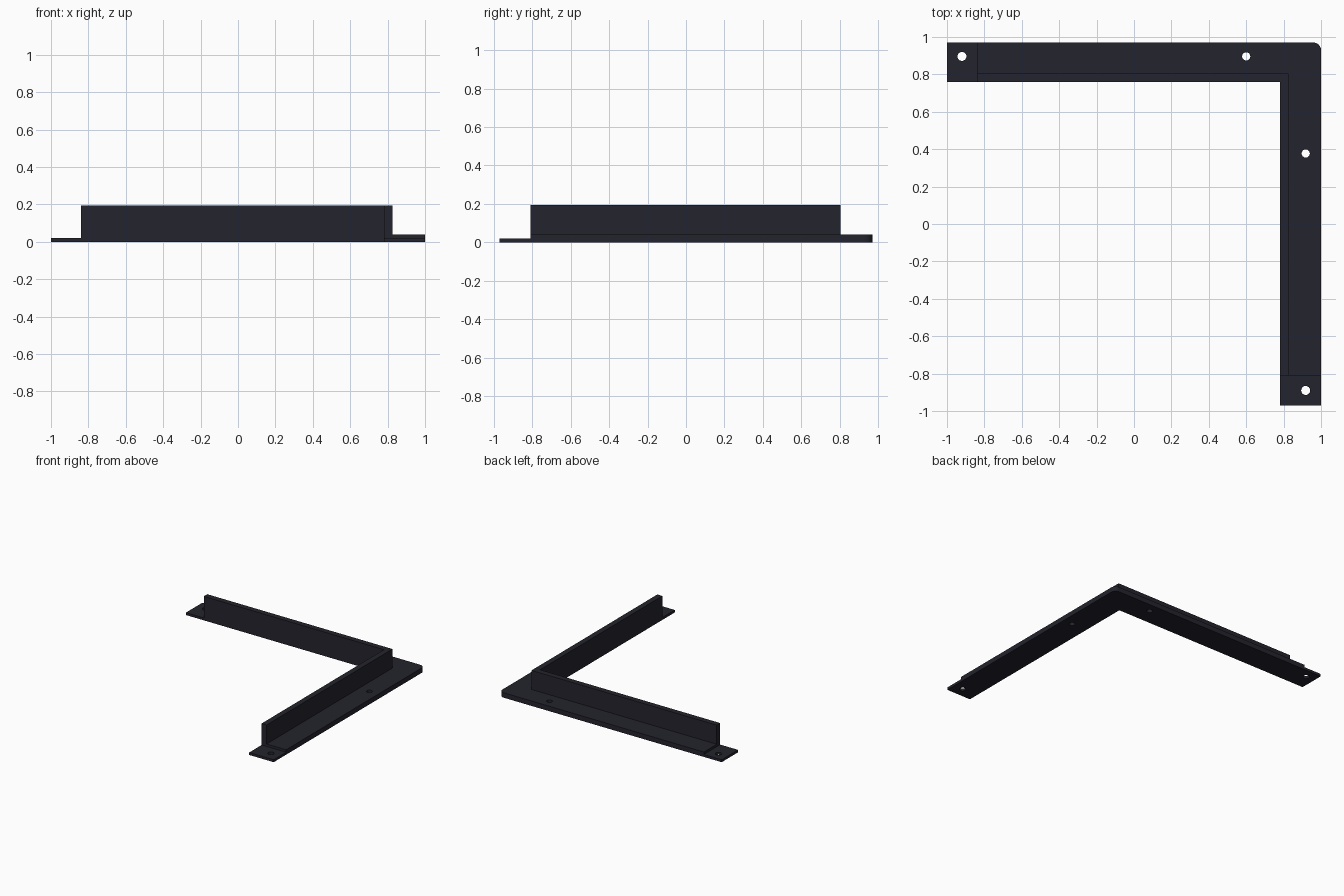
import bpy, bmesh, math

if "Cube" in bpy.data.objects:
    bpy.data.objects.remove(bpy.data.objects["Cube"])

metal = bpy.data.materials.new("dark_blue_grey")
metal.diffuse_color = (0.017, 0.017, 0.026, 1)
metal.use_nodes = True
metal.node_tree.nodes["Principled BSDF"].inputs["Base Color"].default_value = metal.diffuse_color


def prism(name, outline, z0, z1):
    """Extrude a flat outline from z0 up to z1."""
    bm = bmesh.new()
    face = bm.faces.new([bm.verts.new((x, y, z0)) for x, y in outline])
    top = bmesh.ops.extrude_face_region(bm, geom=[face])["geom"]
    bmesh.ops.translate(bm, vec=(0, 0, z1 - z0),
                        verts=[v for v in top if isinstance(v, bmesh.types.BMVert)])
    bmesh.ops.recalc_face_normals(bm, faces=bm.faces)
    mesh = bpy.data.meshes.new(name)
    bm.to_mesh(mesh)
    bm.free()
    mesh.materials.append(metal)
    obj = bpy.data.objects.new(name, mesh)
    bpy.context.collection.objects.link(obj)
    return obj


def circle(cx, cy, r, a0=0, a1=360, n=24):
    return [(cx + r * math.cos(math.radians(a0 + (a1 - a0) * i / n)),
             cy + r * math.sin(math.radians(a0 + (a1 - a0) * i / n))) for i in range(n)]


def drill(obj, x, y, r):
    """Cut a round screw hole through a plate."""
    cutter = prism(obj.name + "_hole_cutter", circle(x, y, r), -0.1, 0.1)
    cutter.hide_render = True
    cutter.hide_set(True)
    mod = obj.modifiers.new("screw_hole", 'BOOLEAN')
    mod.operation = 'DIFFERENCE'
    mod.solver = 'EXACT'
    mod.object = cutter


X, Y = 1.0, 0.97          # outer edges
XI, YI = 0.78, 0.76       # inner edges
XE, YE = -0.84, -0.81     # where the thick part stops
T, TAB, H = 0.04, 0.02, 0.195
W, R = 0.045, 0.04        # upright thickness, corner radius

# L-shaped base plate with one rounded outer corner
corner = circle(X - R, Y - R, R, 0, 90, 8) + [(X - R, Y)]
base = prism("base_plate", [(XE, YI), (XI, YI), (XI, YE), (X, YE)] + corner + [(XE, Y)], 0, T)
drill(base, 0.6, 0.896, 0.022)
drill(base, 0.918, 0.377, 0.022)

# Thin mounting tabs at both ends
left_tab = prism("left_tab", [(-X, YI), (XE, YI), (XE, Y), (-X, Y)], 0, TAB)
drill(left_tab, -0.92, 0.896, 0.024)
front_tab = prism("front_tab", [(XI, -Y), (X, -Y), (X, YE), (XI, YE)], 0, TAB)
drill(front_tab, 0.918, -0.89, 0.024)

# Upright flange along the inner edge
prism("upright_flange", [(XE, YI), (XI, YI), (XI, YE), (XI + W, YE),
                         (XI + W, YI + W), (XE, YI + W)], T, H)
